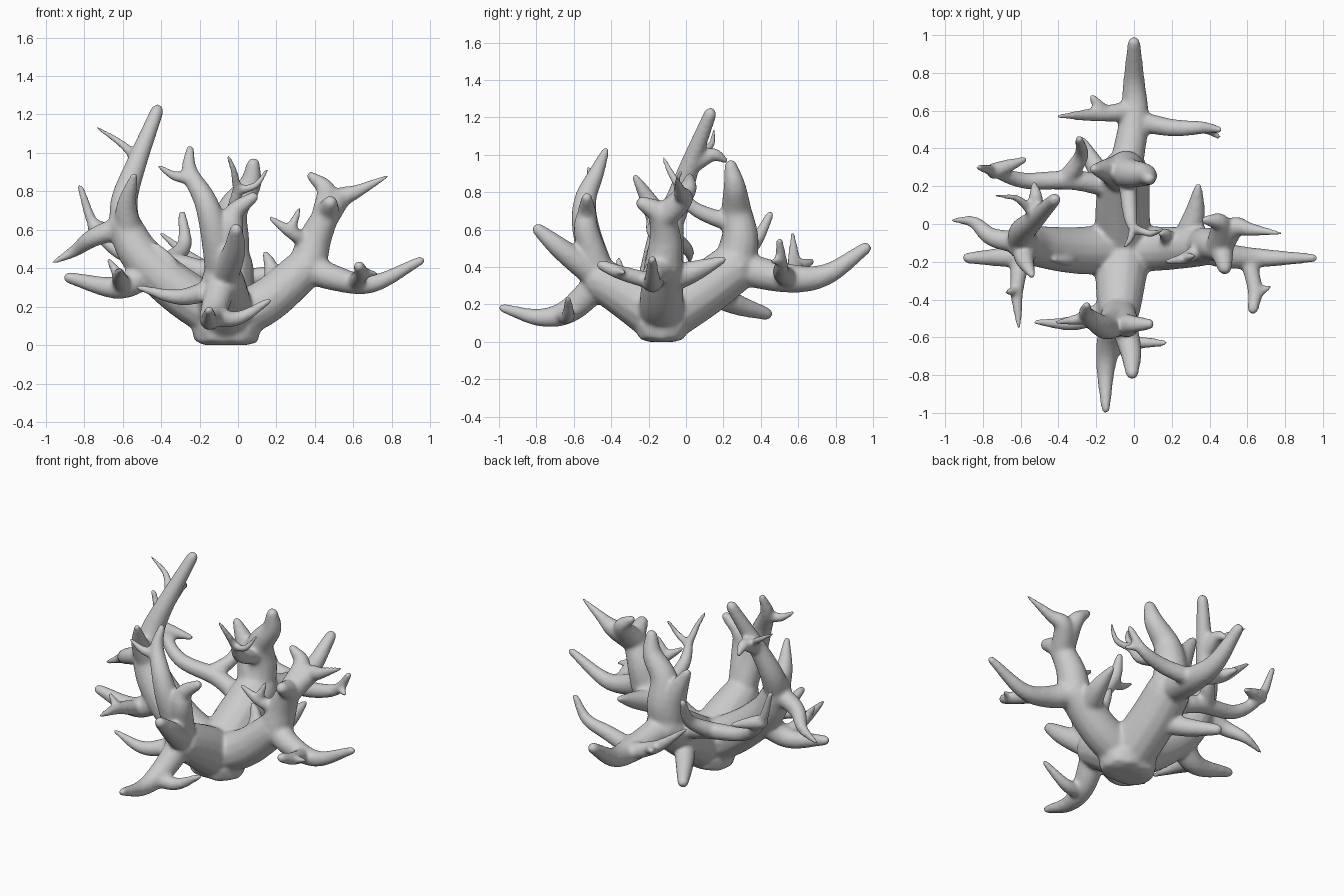
import bpy
import bmesh
import math
from mathutils import Vector

cube = bpy.data.objects.get("Cube")
if cube:
    bpy.data.objects.remove(cube, do_unlink=True)

SIDES = 14
STEPS = 9
FULLNESS = 1.4
bm = bmesh.new()
paths = {}


def catmull(a, b, c, d, t):
    return 0.5 * (2 * b + (c - a) * t + (2 * a - 5 * b + 4 * c - d) * t * t
                  + (3 * b - a - 3 * c + d) * t ** 3)


def smooth_path(points):
    pts = [2 * points[0] - points[1], *points, 2 * points[-1] - points[-2]]
    path = [catmull(*pts[i:i + 4], s / STEPS)
            for i in range(len(points) - 1) for s in range(STEPS)]
    return path + [points[-1]]


def blob(centre, radius):
    new = bmesh.ops.create_icosphere(bm, subdivisions=2, radius=radius)
    bmesh.ops.translate(bm, verts=new["verts"], vec=centre)


def branch(name, parent, at, thick, tip, *points):
    """Tapered tube that starts part of the way along its parent's path."""
    stem = paths[parent]
    start = stem[round(at * (len(stem) - 1))]
    path = smooth_path([start, *map(Vector, points)])
    paths[name] = path
    last = len(path) - 1
    side = (path[1] - path[0]).orthogonal().normalized()
    rings = []
    for i, p in enumerate(path):
        along = (path[min(i + 1, last)] - path[max(i - 1, 0)]).normalized()
        side = (side - along * side.dot(along)).normalized()
        up = along.cross(side)
        r = thick + (tip - thick) * (i / last) ** FULLNESS
        rings.append([bm.verts.new(p + r * (side * math.cos(a) + up * math.sin(a)))
                      for a in (math.tau * k / SIDES for k in range(SIDES))])
    for low, high in zip(rings, rings[1:]):
        for k in range(SIDES):
            n = (k + 1) % SIDES
            bm.faces.new((low[k], low[n], high[n], high[k]))
    bm.faces.new(rings[0][::-1])
    bm.faces.new(rings[-1])
    blob(path[0], thick)
    blob(path[-1], tip)


# Foot, longer from side to side
paths["root"] = [Vector((-.1, -.13, .09))]
branch("foot", "root", 0, .145, .145, (-.06, -.13, .13), (-.02, -.13, .09))

# Back arm and its branches
branch("back_arm", "foot", .5, .15, .135, (-.06, .1, .28), (-.05, .26, .4))
branch("back_spike", "back_arm", 1, .09, .034, (0, .55, .34), (0, .75, .36), (0, .96, .5))
branch("back_trunk", "back_arm", 1, .11, .036,
       (-.04, .29, .55), (-.03, .27, .7), (.06, .26, .83), (.08, .24, .94))
branch("back_trunk_fork", "back_arm", 1, .11, .028, (-.11, .28, .6), (-.21, .29, .79))
branch("back_inner_twig", "back_trunk", .35, .05, .022, (-.02, .05, .71), (0, -.04, .83))
branch("inner_twig_tip", "back_inner_twig", .9, .025, .012, (-.02, -.08, .9), (-.05, -.12, .98))
branch("inner_twig_side", "back_inner_twig", .9, .025, .012, (.09, -.05, .83), (.15, -.03, .91))
branch("back_prong_right", "back_spike", .35, .055, .02, (.2, .51, .37), (.36, .51, .42), (.45, .5, .54))
branch("prong_right_nub", "back_prong_right", .7, .025, .014, (.45, .46, .43))
branch("back_prong_left", "back_spike", .4, .055, .012, (-.2, .58, .42), (-.4, .57, .58))
branch("prong_left_nub", "back_prong_left", .4, .04, .02, (-.22, .67, .43))
branch("back_side_branch", "back_arm", .7, .06, .018,
       (-.3, .23, .42), (-.58, .23, .47), (-.74, .28, .61), (-.82, .3, .82))
branch("side_branch_nub", "back_side_branch", .75, .045, .018, (-.58, .34, .57))
branch("side_branch_spike", "back_side_branch", .3, .05, .022, (-.28, .36, .52), (-.29, .45, .68))
branch("back_low_spur", "back_arm", .5, .07, .035, (-.18, .27, .2), (-.28, .43, .15))

# Front arm and its branches
branch("front_arm", "foot", .5, .15, .115, (-.07, -.28, .23), (-.08, -.45, .33))
branch("front_low_spike", "front_arm", 1, .08, .024, (-.13, -.62, .17), (-.15, -.78, .13), (-.15, -.98, .18))
branch("front_low_left", "front_arm", .9, .06, .015, (-.3, -.52, .25), (-.52, -.52, .3))
branch("front_low_right", "front_low_spike", .4, .05, .018, (0, -.63, .14), (.16, -.63, .23))
branch("front_trunk_left", "front_arm", 1, .085, .022,
       (-.12, -.53, .58), (-.17, -.54, .75), (-.25, -.48, .9), (-.25, -.43, 1.02))
branch("front_trunk_right", "front_arm", 1, .08, .03, (-.04, -.53, .58), (-.02, -.53, .69), (.08, -.53, .77))
branch("front_outer_twig", "front_trunk_left", .7, .035, .012, (-.33, -.51, .88), (-.41, -.52, .93))
branch("front_prong", "front_arm", 1, .075, .035, (-.02, -.66, .49), (-.01, -.79, .6))

# Left-hand arm and its branches
branch("left_arm", "foot", .5, .135, .09, (-.3, -.14, .28), (-.5, -.12, .46), (-.59, -.1, .62))
branch("left_tall_tip", "left_arm", 1, .08, .035, (-.59, -.04, .76), (-.53, .02, .94), (-.42, .13, 1.22))
branch("tall_tip_spur", "left_tall_tip", .65, .05, .018, (-.52, .14, 1), (-.53, .21, .97))
branch("tall_tip_twig", "left_tall_tip", .7, .028, .01, (-.61, .13, 1.05), (-.73, .15, 1.13))
branch("left_front_prong", "left_arm", .9, .075, .02, (-.58, -.18, .72), (-.54, -.27, .88))
branch("left_out_spike", "left_arm", 1, .06, .012, (-.75, -.07, .56), (-.85, .01, .49), (-.96, .02, .43))
branch("left_low_spike", "left_arm", .55, .08, .03, (-.62, -.17, .3), (-.88, -.18, .35))
branch("left_forward_twig", "left_low_spike", .45, .05, .014, (-.62, -.35, .36), (-.61, -.54, .39))
branch("forward_twig_nub", "left_forward_twig", .5, .03, .015, (-.67, -.36, .44))
branch("left_inner_twig", "left_arm", .4, .04, .014, (-.34, -.19, .42), (-.42, -.19, .52))

# Right-hand arm and its branches
branch("right_arm", "foot", .5, .125, .105, (.15, -.13, .23), (.36, -.12, .41))
branch("right_spike", "right_arm", 1, .08, .024, (.5, -.17, .35), (.7, -.18, .32), (.95, -.18, .44))
branch("right_forward_spur", "right_spike", .5, .045, .03, (.64, -.35, .37), (.63, -.45, .41))
branch("forward_spur_nub", "right_forward_spur", .6, .03, .013, (.72, -.33, .37))
branch("right_trunk", "right_arm", 1, .1, .04, (.4, -.11, .55), (.46, -.14, .68), (.48, -.23, .74))
branch("right_out_twig", "right_trunk", .6, .07, .01, (.53, -.02, .76), (.62, -.03, .8), (.78, -.05, .88))
branch("right_up_tip", "right_trunk", .6, .07, .025, (.46, 0, .8), (.38, .02, .88))
branch("right_back_spur", "right_arm", .8, .08, .02, (.32, .05, .38), (.34, .2, .44))
branch("right_inner_twig", "right_trunk", .25, .045, .014, (.27, -.18, .59), (.17, -.2, .66))
branch("inner_twig_nub", "right_inner_twig", .5, .03, .012, (.32, -.17, .71))
branch("right_low_nub", "right_arm", .6, .05, .016, (.17, -.06, .41), (.14, -.05, .48))

# Flat underside, then fuse everything into one smooth body
for v in bm.verts:
    v.co.z = max(v.co.z, 0)
bmesh.ops.recalc_face_normals(bm, faces=bm.faces)
mesh = bpy.data.meshes.new("branched_coral")
bm.to_mesh(mesh)
bm.free()
coral = bpy.data.objects.new("branched_coral", mesh)
bpy.context.collection.objects.link(coral)

fuse = coral.modifiers.new("fuse", 'REMESH')
fuse.mode = 'VOXEL'
fuse.voxel_size = .011
fuse.use_smooth_shade = True
soften = coral.modifiers.new("soften", 'SMOOTH')
soften.factor = .5
soften.iterations = 12
